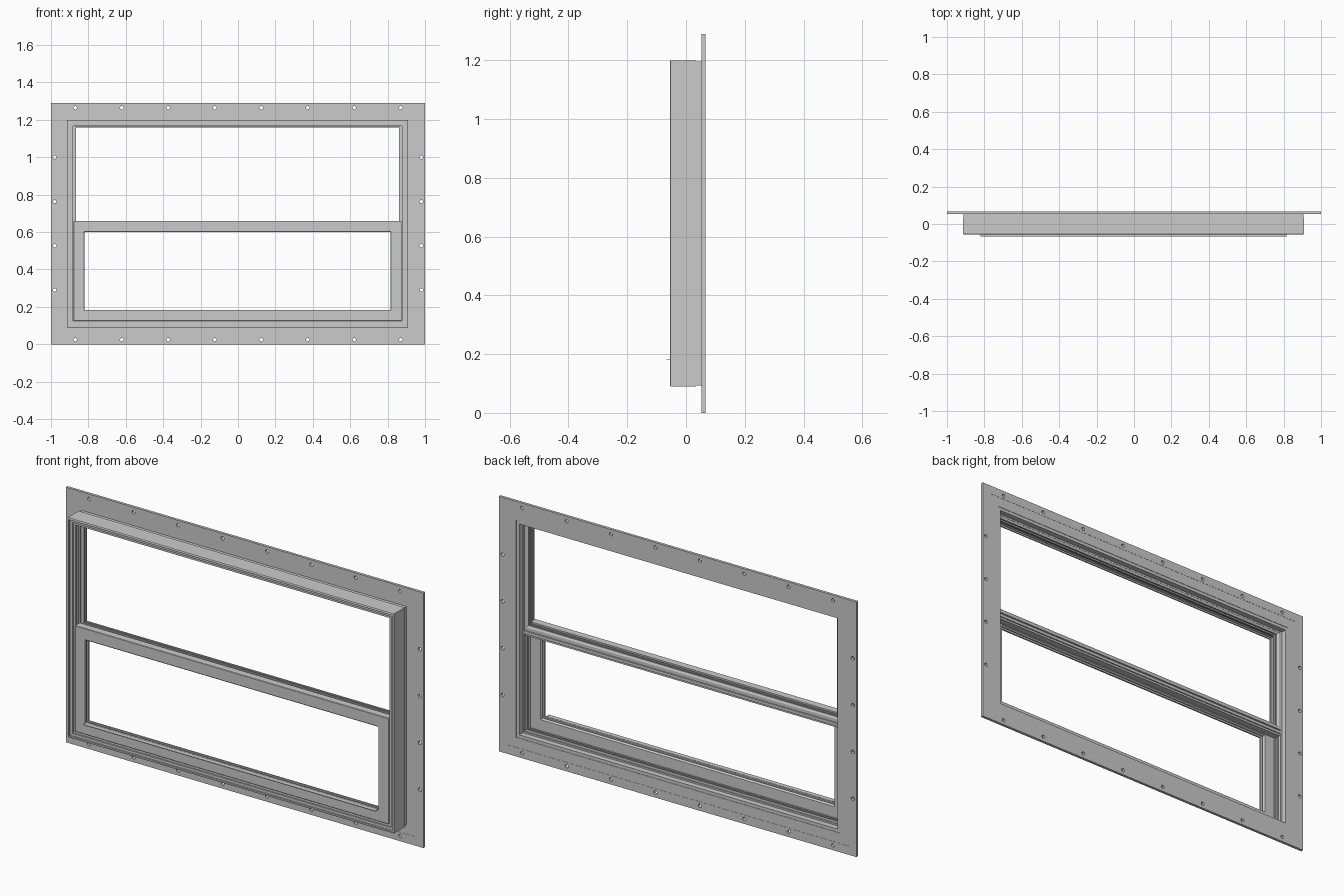
import bpy, bmesh, math
from mathutils import Matrix

if "Cube" in bpy.data.objects:
    bpy.data.objects.remove(bpy.data.objects["Cube"])


def ring(name, x0, x1, z0, z1, profile):
    """Sweep a closed (inset, y) profile round a rectangle with mitred corners."""
    bm = bmesh.new()
    loops = []
    for cx, cz, sx, sz in ((x0, z0, 1, 1), (x1, z0, -1, 1), (x1, z1, -1, -1), (x0, z1, 1, -1)):
        loops.append([bm.verts.new((cx + sx * i, y, cz + sz * i)) for i, y in profile])
    n = len(profile)
    for k in range(4):
        a, b = loops[k], loops[(k + 1) % 4]
        for j in range(n):
            bm.faces.new((a[j], a[(j + 1) % n], b[(j + 1) % n], b[j]))
    return finish(name, bm)


def finish(name, bm):
    bmesh.ops.recalc_face_normals(bm, faces=bm.faces)
    mesh = bpy.data.meshes.new(name)
    bm.to_mesh(mesh)
    bm.free()
    ob = bpy.data.objects.new(name, mesh)
    bpy.context.collection.objects.link(ob)
    return ob


def box(name, x0, x1, y0, y1, z0, z1):
    bm = bmesh.new()
    bmesh.ops.create_cube(bm, size=1)
    for v in bm.verts:
        v.co.x = x0 + (v.co.x + 0.5) * (x1 - x0)
        v.co.y = y0 + (v.co.y + 0.5) * (y1 - y0)
        v.co.z = z0 + (v.co.z + 0.5) * (z1 - z0)
    return finish(name, bm)


# Nailing flange with a shallow step part way in
flange = ring("nailing_flange", -1, 1, 0, 1.29, [
    (0, 0.053), (0.045, 0.053), (0.045, 0.054), (0.096, 0.054),
    (0.096, 0.066), (0.045, 0.066), (0.045, 0.067), (0, 0.067)])

# Nail holes through the flange
spots = [(-0.87 + i * 0.2486, z) for i in range(8) for z in (0.025, 1.265)]
spots += [(x, z) for x in (-0.98, 0.98) for z in (0.29, 0.527, 0.763, 1.0)]
bm = bmesh.new()
for x, z in spots:
    bmesh.ops.create_cone(bm, cap_ends=True, segments=16, radius1=0.009, radius2=0.009, depth=0.1,
                          matrix=Matrix.Translation((x, 0.06, z)) @ Matrix.Rotation(math.pi / 2, 4, 'X'))
cutter = finish("nail_hole_cutter", bm)
cutter.hide_render = True
mod = flange.modifiers.new("nail_holes", 'BOOLEAN')
mod.operation = 'DIFFERENCE'
mod.solver = 'EXACT'
mod.object = cutter
bpy.context.view_layer.objects.active = flange
bpy.ops.object.modifier_apply(modifier=mod.name)
bpy.data.objects.remove(cutter)

# Main frame: front rim, stepped sash track, back return
ring("main_frame", -0.915, 0.91, 0.09, 1.20, [
    (0, -0.053), (0.003, -0.055), (0.009, -0.055), (0.009, -0.047), (0.022, -0.047),
    (0.022, -0.040), (0.034, -0.040), (0.034, -0.034), (0.026, -0.034), (0.026, -0.006),
    (0.036, -0.006), (0.036, 0.000), (0.030, 0.000), (0.030, 0.036), (0.022, 0.036),
    (0.022, 0.064), (0.004, 0.064), (0.004, 0.034), (0, 0.034)])

# Upper fixed light with glazing channel; its bottom bar is the rear meeting rail
ring("upper_light", -0.887, 0.882, 0.637, 1.182, [
    (0, 0.001), (0.015, 0.001), (0.015, 0.004), (0.022, 0.004), (0.022, 0.013),
    (0.014, 0.013), (0.014, 0.022), (0.022, 0.022), (0.022, 0.030), (0.012, 0.035), (0, 0.035)])
box("rear_meeting_rail", -0.885, 0.88, -0.004, 0.030, 0.605, 0.645)
box("rear_meeting_rail_lip", -0.885, 0.88, 0.030, 0.036, 0.615, 0.630)

# Lower sliding sash in the front track, with glazing channel
ring("lower_sash", -0.880, 0.875, 0.124, 0.66, [
    (0, -0.044), (0.002, -0.046), (0.056, -0.046), (0.060, -0.042), (0.060, -0.034),
    (0.050, -0.034), (0.050, -0.022), (0.060, -0.022), (0.060, -0.014),
    (0.056, -0.008), (0, -0.008)])

# Thin finger lip on the sash bottom rail
box("finger_lip", -0.82, 0.815, -0.067, -0.044, 0.181, 0.184)

# Sill track ribs behind the lower sash
for i, y in enumerate((0.012, 0.026)):
    box(f"sill_rib_{i + 1}", -0.885, 0.88, y, y + 0.004, 0.115, 0.132)

# Side track ribs below the upper light
for side, x in (("left", -0.886), ("right", 0.873)):
    box(f"side_rib_{side}", x, x + 0.008, 0.014, 0.020, 0.12, 0.64)
